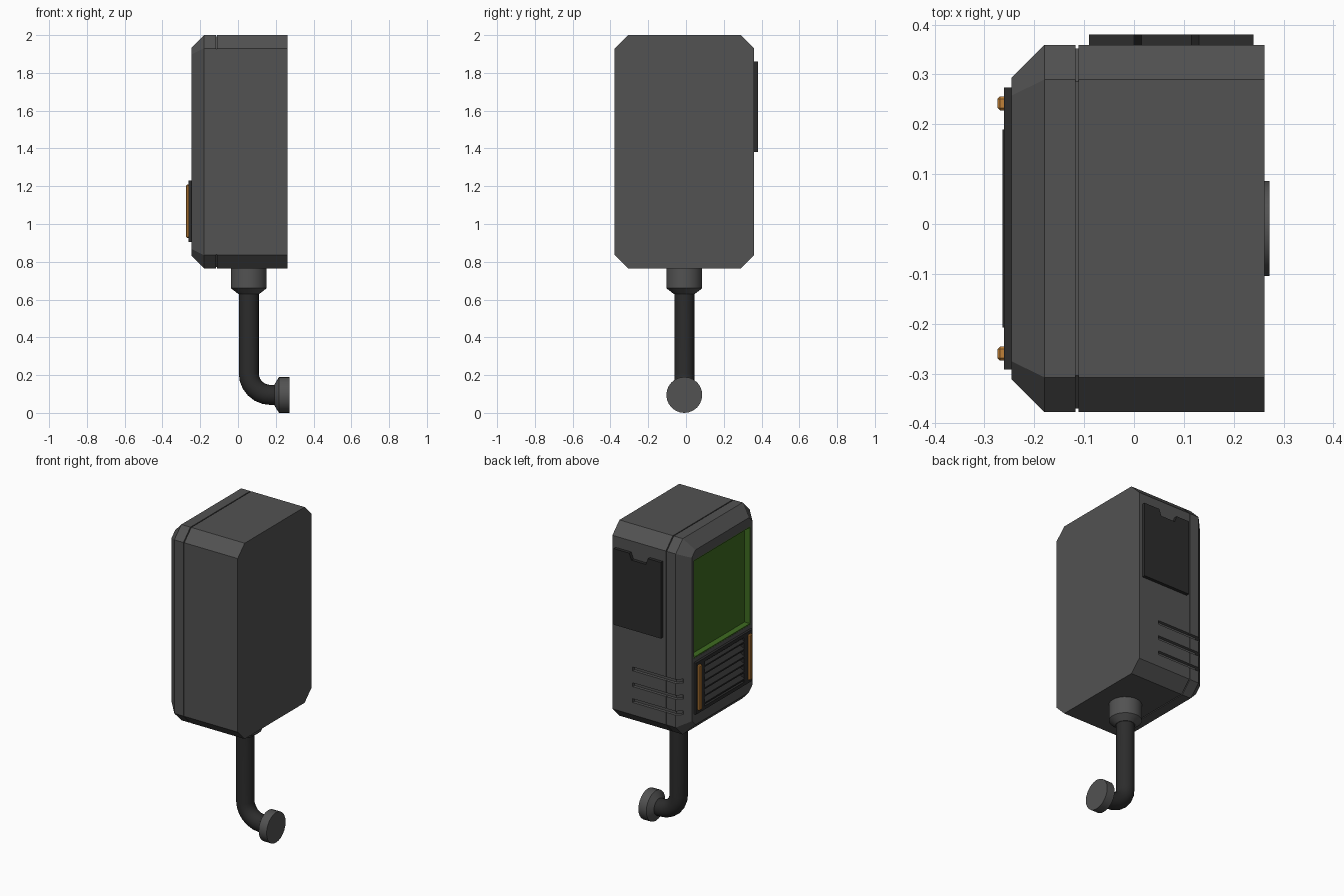
import bpy, bmesh
from math import sin, cos, pi, radians
from mathutils import Vector, Matrix

if "Cube" in bpy.data.objects:
    bpy.data.objects.remove(bpy.data.objects["Cube"])

YC, ZC = -0.009, 1.3825   # centre of the housing in y and z


def material(name, rgb):
    m = bpy.data.materials.new(name)
    m.diffuse_color = (*rgb, 1)
    m.use_nodes = True
    m.node_tree.nodes["Principled BSDF"].inputs["Base Color"].default_value = m.diffuse_color
    return m


GREY = material("grey_metal", (0.085, 0.085, 0.085))
DARK = material("dark_metal", (0.025, 0.025, 0.025))
GREEN = material("screen_green", (0.05, 0.15, 0.015))
ORANGE = material("orange_trim", (0.53, 0.22, 0.04))


def finish(name, bm, mat):
    bmesh.ops.recalc_face_normals(bm, faces=bm.faces)
    me = bpy.data.meshes.new(name)
    bm.to_mesh(me)
    bm.free()
    ob = bpy.data.objects.new(name, me)
    bpy.context.collection.objects.link(ob)
    if mat:
        me.materials.append(mat)
    return ob


def loft(name, rings, mat):
    """Skin a list of equal-length point rings and cap both ends."""
    bm = bmesh.new()
    rows = [[bm.verts.new(p) for p in r] for r in rings]
    n = len(rows[0])
    for a, b in zip(rows, rows[1:]):
        for i in range(n):
            j = (i + 1) % n
            bm.faces.new((a[i], a[j], b[j], b[i]))
    bm.faces.new(rows[0])
    bm.faces.new(rows[-1])
    return finish(name, bm, mat)


def box(name, x, y, z, mat, bevel=0, tilt=0):
    bm = bmesh.new()
    bmesh.ops.create_cube(bm, size=1)
    bmesh.ops.scale(bm, verts=bm.verts, vec=(x[1] - x[0], y[1] - y[0], z[1] - z[0]))
    if bevel:
        bmesh.ops.bevel(bm, geom=bm.edges[:], offset=bevel, segments=1, affect='EDGES')
    bmesh.ops.rotate(bm, verts=bm.verts, matrix=Matrix.Rotation(tilt, 3, 'Y'))
    bmesh.ops.translate(bm, verts=bm.verts, vec=(sum(x) / 2, sum(y) / 2, sum(z) / 2))
    return finish(name, bm, mat)


def tray(name, x, hy, z, rim_y, rim_z, floor, mat):
    """Box open towards -x: rim around a sunken floor."""
    def rect(px, h, a, b):
        return [(px, YC + s * h, q) for s, q in ((-1, a), (1, a), (1, b), (-1, b))]
    inner = (hy - rim_y, z[0] + rim_z, z[1] - rim_z)
    return loft(name, [rect(x[1], hy, *z), rect(x[0], hy, *z),
                       rect(x[0], *inner), rect(floor, *inner)], mat)


def prism(name, pts, axis, lo, hi, mat):
    """Extrude a 2D outline: (x, z) along y, or (x, y) along z."""
    put = (lambda p, t: (p[0], t, p[1])) if axis == 'Y' else (lambda p, t: (p[0], p[1], t))
    return loft(name, [[put(p, t) for p in pts] for t in (lo, hi)], mat)


def tube(name, stations, mat, n=24):
    """Stations are (x, z, angle, radius); angle 0 points down, 90 points to +x."""
    rings = []
    for x, z, ang, r in stations:
        side = Vector((cos(radians(ang)), 0, sin(radians(ang))))
        c = Vector((x, YC, z))
        rings.append([c + r * (cos(t) * side + sin(t) * Vector((0, 1, 0)))
                      for t in (2 * pi * i / n for i in range(n))])
    ob = loft(name, rings, mat)
    bpy.ops.object.select_all(action='DESELECT')
    ob.select_set(True)
    bpy.context.view_layer.objects.active = ob
    bpy.ops.object.shade_smooth_by_angle(angle=radians(25))
    return ob


def cut(target, cutter):
    mod = target.modifiers.new("cut", 'BOOLEAN')
    mod.object, mod.operation, mod.solver = cutter, 'DIFFERENCE', 'EXACT'
    bpy.context.view_layer.objects.active = target
    bpy.ops.object.modifier_apply(modifier=mod.name)
    bpy.data.objects.remove(cutter)


def octagon(x, inset, ch):
    hy, hz = 0.3685 - inset, 0.6175 - inset
    q = [(hy, hz - ch), (hy - ch, hz)]
    pts = q + [(-y, z) for y, z in q[::-1]]
    pts += [(-y, -z) for y, z in pts]
    return [(x, YC + y, ZC + z) for y, z in pts]


# Housing: chamfered octagonal box with a seam groove near the display side
body = loft("housing", [octagon(*s) for s in (
    (0.262, 0, 0.07), (-0.111, 0, 0.07), (-0.111, 0.007, 0.067), (-0.117, 0.007, 0.067),
    (-0.117, 0, 0.07), (-0.18, 0, 0.07), (-0.246, 0.066, 0.036))], GREY)

# Openings for the display and the speaker grille
cut(body, box("cutter", (-0.4, -0.2), (YC - 0.284, YC + 0.284), (1.255, 1.875), None))
cut(body, box("cutter", (-0.4, -0.2), (YC - 0.22, YC + 0.22), (0.915, 1.22), None))

# Three side vents wrapping round the chamfer
for z in (0.925, 1.025, 1.125):
    cut(body, prism("cutter", [(0.12, 0.4), (0.12, 0.34), (-0.172, 0.34), (-0.198, 0.314),
                               (-0.284, 0.4)], 'Z', z - 0.012, z + 0.012, None))

# Sunken display
tray("screen", (-0.245, -0.195), 0.285, (1.254, 1.876), 0.008, 0.008, -0.208, GREEN)

# Speaker panel with slats and orange side bars
tray("speaker_panel", (-0.261, -0.21), 0.283, (0.905, 1.23), 0.085, 0.022, -0.232, DARK)
for i in range(6):
    z = 0.95 + i * 0.0468
    box(f"speaker_slat_{i + 1}", (-0.262, -0.228), (YC - 0.199, YC + 0.199),
        (z - 0.008, z + 0.008), DARK, tilt=radians(-25))
for s, label in ((1, "left"), (-1, "right")):
    y = YC + s * 0.251
    box(f"trim_bar_{label}", (-0.274, -0.25), (y - 0.014, y + 0.014), (0.925, 1.21),
        ORANGE, bevel=0.005)

# Side hatch with a notch in its top edge
prism("side_hatch", [(-0.09, 1.38), (0.24, 1.38), (0.24, 1.86), (0.13, 1.86), (0.115, 1.82),
                     (0.015, 1.82), (0.0, 1.86), (-0.09, 1.86)], 'Y', 0.35, 0.38, DARK)

# Bent arm with a collar at the housing and a flange at the wall
R, PX, PZ = 0.115, 0.057, 0.095
bend = [(PX + R * (1 - cos(radians(a))), PZ + R * (1 - sin(radians(a))), a, 0.053)
        for a in range(0, 91, 15)]
tube("arm", [(PX, 0.70, 0, 0.053)] + bend + [(0.23, PZ, 90, 0.053)], DARK)
tube("collar", [(PX, 0.775, 0, 0.095), (PX, 0.66, 0, 0.095), (PX, 0.63, 0, 0.056)], GREY)
tube("wall_flange", [(0.193, PZ, 90, 0.056), (0.217, PZ, 90, 0.095), (0.272, PZ, 90, 0.095)], GREY)
